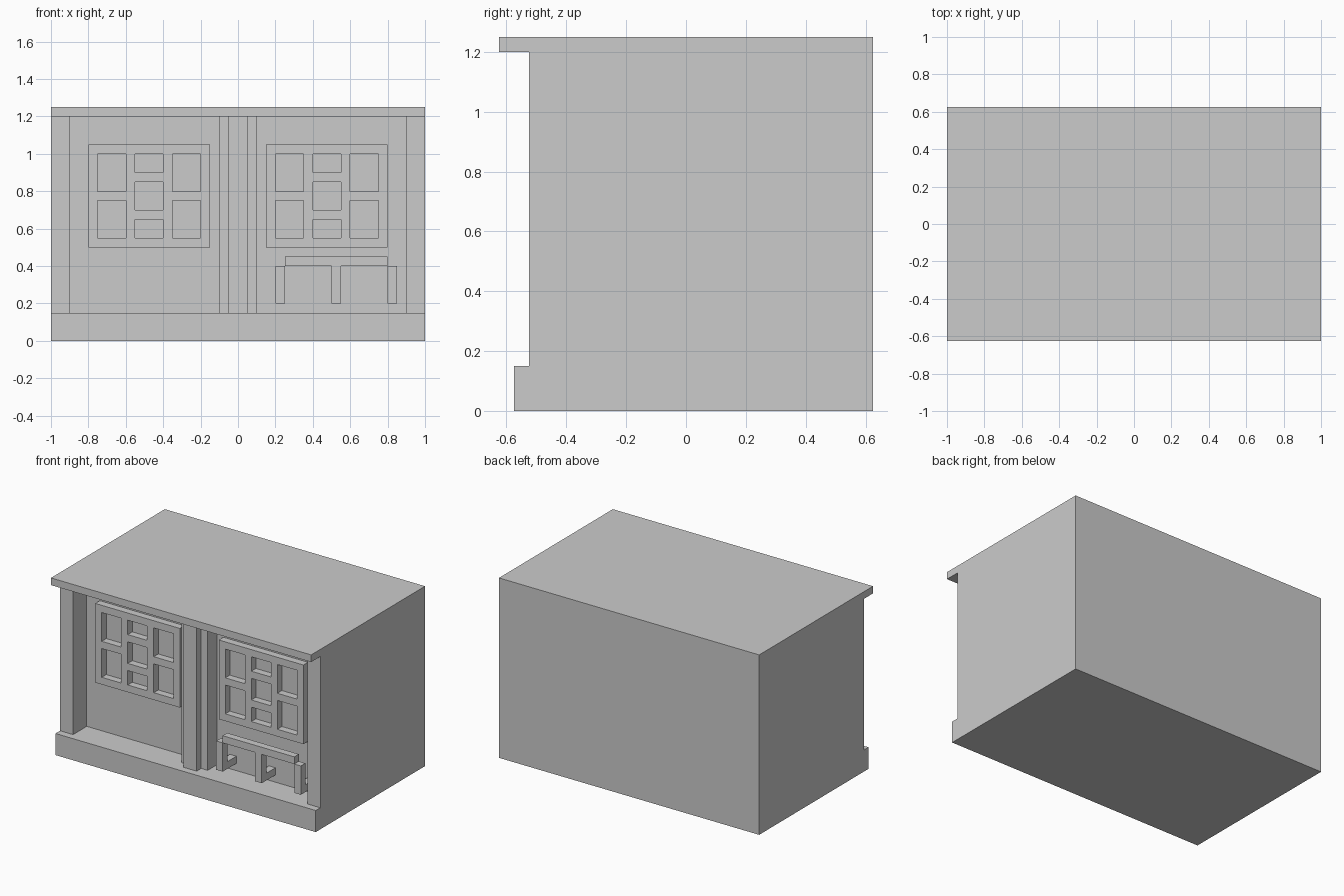
import bpy
import bmesh
from mathutils import Vector

cube = bpy.data.objects.get("Cube")
if cube:
    bpy.data.objects.remove(cube, do_unlink=True)

grey = bpy.data.materials.new("plain grey")
grey.use_nodes = True
grey.diffuse_color = (0.6, 0.6, 0.6, 1)
grey.node_tree.nodes["Principled BSDF"].inputs["Base Color"].default_value = grey.diffuse_color

WALL = -0.375   # recessed shopfront wall
POST = -0.525   # front of the posts and bench


def finish(name, bm):
    bmesh.ops.recalc_face_normals(bm, faces=bm.faces)
    mesh = bpy.data.meshes.new(name)
    bm.to_mesh(mesh)
    bm.free()
    mesh.materials.append(grey)
    obj = bpy.data.objects.new(name, mesh)
    bpy.context.collection.objects.link(obj)
    return obj


def add_box(bm, x, y, z):
    """Add a box spanning the given (low, high) ranges."""
    lo, hi = Vector((x[0], y[0], z[0])), Vector((x[1], y[1], z[1]))
    verts = bmesh.ops.create_cube(bm, size=1)["verts"]
    for v in verts:
        v.co = (lo + hi) / 2 + v.co * (hi - lo)


def boxes(name, *ranges):
    bm = bmesh.new()
    for r in ranges:
        add_box(bm, *r)
    return finish(name, bm)


# Building: side profile with base step and roof overhang, swept across
profile = [(-0.575, 0), (0.625, 0), (0.625, 1.25), (-0.625, 1.25),
           (-0.625, 1.2), (WALL, 1.2), (WALL, 0.15), (-0.575, 0.15)]
bm = bmesh.new()
face = bm.faces.new([bm.verts.new((-1, y, z)) for y, z in profile])
swept = bmesh.ops.extrude_face_region(bm, geom=[face])["geom"]
bmesh.ops.translate(bm, vec=(2, 0, 0),
                    verts=[v for v in swept if isinstance(v, bmesh.types.BMVert)])
finish("building", bm)

# Posts between base and roof
tall = (0.15, 1.2)
boxes("right_post", ((-1, -0.9), (POST, WALL), tall))
boxes("left_post", ((0.9, 1), (POST, WALL), tall))
boxes("centre_post", ((-0.1, 0.1), (-0.475, WALL), tall))
boxes("centre_post_rib", ((-0.05, 0.05), (POST, -0.475), tall))

# Window lattices: full-height stiles with rails between them
outer_rails = (0.5, 0.75, 1.0)
middle_rails = (0.5, 0.65, 0.85, 1.0)
depth = (WALL - 0.05, WALL)
for name, left in (("right_window", -0.8), ("left_window", 0.15)):
    parts = []
    for i in range(4):
        x = left + 0.2 * i
        parts.append(((x, x + 0.05), depth, (0.5, 1.05)))
        if i < 3:
            for z in middle_rails if i == 1 else outer_rails:
                parts.append(((x + 0.05, x + 0.2), depth, (z, z + 0.05)))
    boxes(name, *parts)

# Bench: plank on three legs, each with a foot reaching back to the wall
front = (POST, POST + 0.05)
boxes("bench_plank", ((0.25, 0.8), front, (0.4, 0.45)))
for side, x in (("right", 0.2), ("middle", 0.5), ("left", 0.8)):
    span = (x, x + 0.05)
    boxes("bench_leg_" + side, (span, front, (0.25, 0.4)))
    boxes("bench_foot_" + side, (span, (POST, WALL), (0.2, 0.25)))
